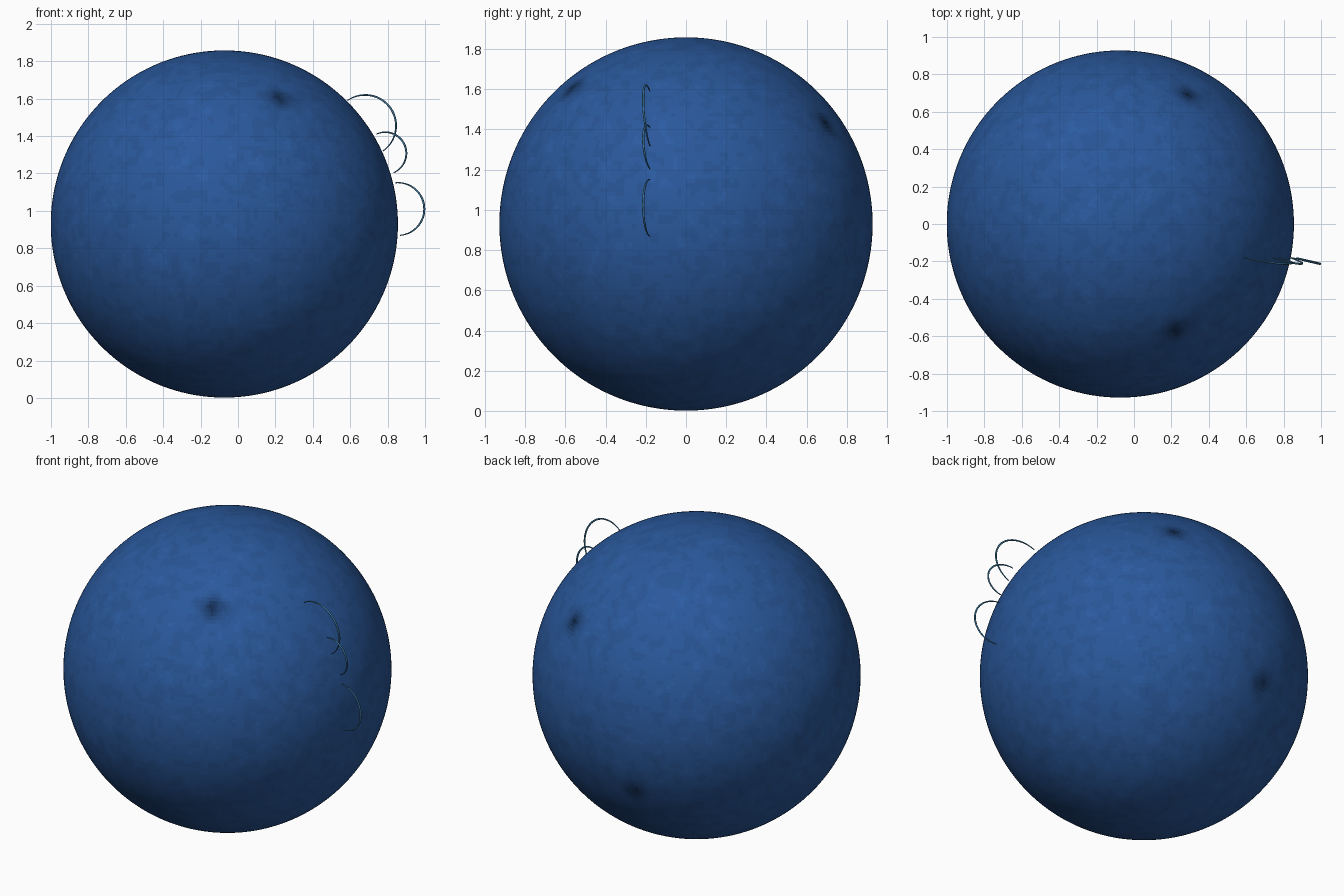
import bpy, math
from mathutils import Vector, noise

if "Cube" in bpy.data.objects:
    bpy.data.objects.remove(bpy.data.objects["Cube"])

CENTRE = Vector((-0.073, 0, 0.93))
R = 0.928


def material(name, rgb):
    m = bpy.data.materials.new(name)
    m.diffuse_color = (*rgb, 1)
    m.use_nodes = True
    m.node_tree.nodes["Principled BSDF"].inputs["Base Color"].default_value = m.diffuse_color
    return m


# Star body: smooth sphere
bpy.ops.mesh.primitive_uv_sphere_add(segments=256, ring_count=128, radius=R, location=CENTRE)
star = bpy.context.object
star.name = "star_body"
bpy.ops.object.shade_smooth()

# Blue shades, dark to light, for the mottled surface
SHADES = 12
for i in range(SHADES):
    k = 0.15 + 1.2 * i / (SHADES - 1)
    star.data.materials.append(material(f"star_blue_{i}", (0.022 * k, 0.095 * k, 0.32 * k)))

# Dark spots, as directions from the centre
spots = [Vector(v).normalized() for v in
         ((0.295, -0.575, 0.68), (0.363, 0.695, 0.50), (-0.169, 0.843, -0.35))]
for f in star.data.polygons:
    d = f.center.normalized()
    tone = 0.71 + 0.13 * noise.noise(d * 13) + 0.06 * noise.noise(d * 26)
    for s in spots:
        tone -= 0.6 * math.exp(-((d - s).length / 0.075) ** 2)
    f.material_index = max(0, min(SHADES - 1, round(tone * (SHADES - 1))))

# Plasma loops: thin half rings standing on the right side
loop_mat = material("loop_blue", (0.05, 0.2, 0.36))


def plasma_loop(name, x, z, radius, steps=32):
    out = Vector((x - CENTRE.x, 0, z - CENTRE.z)).normalized()
    tan = Vector((-out.z, 0, out.x))
    cu = bpy.data.curves.new(name, 'CURVE')
    cu.dimensions = '3D'
    cu.bevel_depth = 0.0055
    cu.bevel_resolution = 2
    cu.use_fill_caps = True
    sp = cu.splines.new('POLY')
    sp.points.add(steps)
    for i, p in enumerate(sp.points):
        a = math.pi * i / steps
        co = Vector((x, -0.18, z)) + radius * (math.cos(a) * tan + math.sin(a) * out)
        co.y -= 0.033 * math.sin(a)
        p.co = (*co, 1)
        p.radius = 0.5 + 0.5 * math.sin(a)
    sp.use_smooth = True
    cu.materials.append(loop_mat)
    bpy.context.collection.objects.link(bpy.data.objects.new(name, cu))


plasma_loop("plasma_loop_upper", 0.68, 1.455, 0.165)
plasma_loop("plasma_loop_middle", 0.787, 1.308, 0.113)
plasma_loop("plasma_loop_lower", 0.855, 1.01, 0.141)
